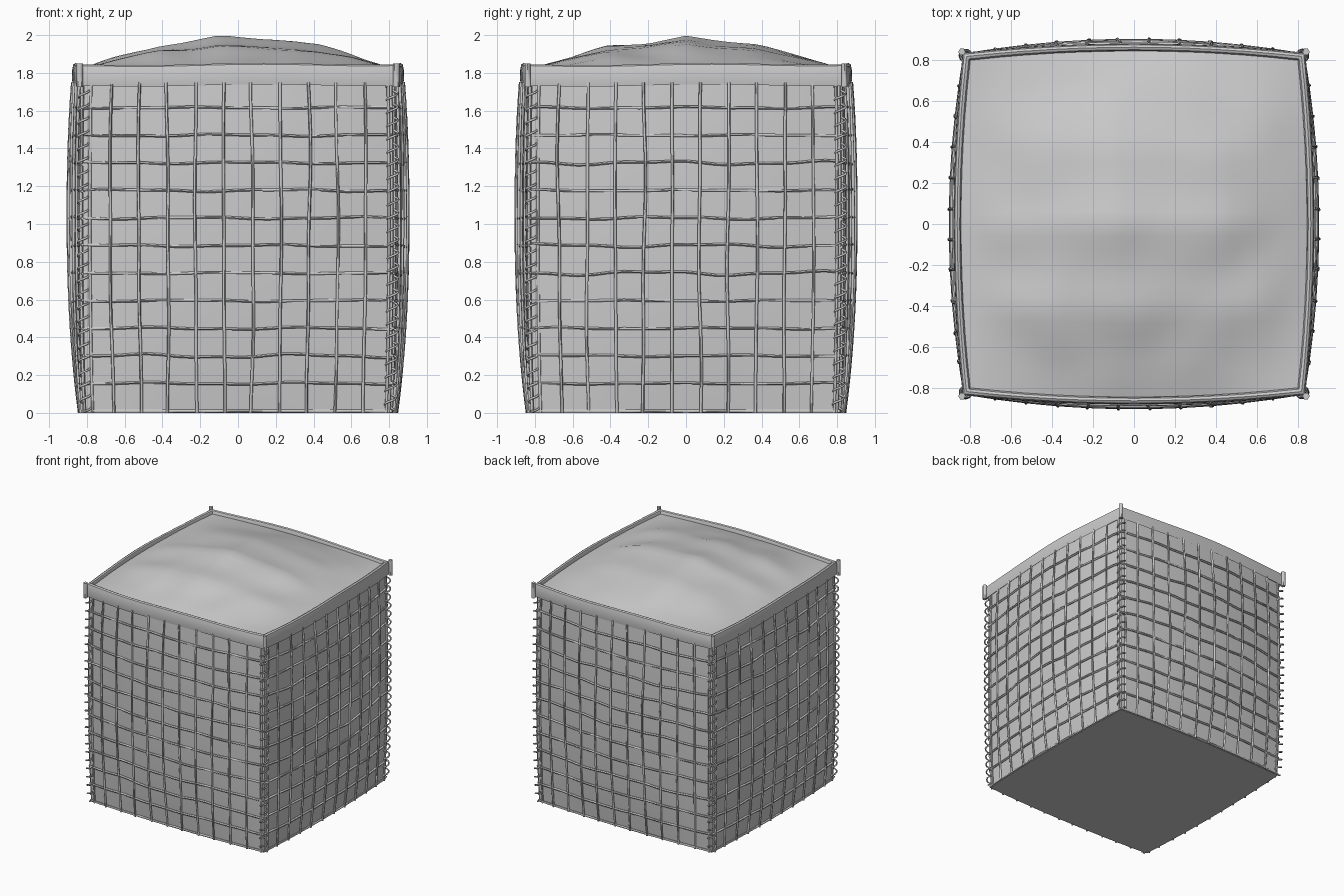
import bpy, bmesh, math, random
from mathutils import Vector, Matrix, noise

random.seed(4)
cube = bpy.data.objects.get("Cube")
if cube:
    bpy.data.objects.remove(cube, do_unlink=True)

# One plain grey for the whole barrier
grey = bpy.data.materials.new("plain_grey")
grey.use_nodes = True
grey.diffuse_color = (0.6, 0.6, 0.6, 1)
grey.node_tree.nodes["Principled BSDF"].inputs["Base Color"].default_value = (0.6, 0.6, 0.6, 1)

TURNS = [Matrix.Rotation(math.radians(90 * i), 3, "Z") for i in range(4)]


def wall_point(u, z, out=0.0):
    """Point on the front wall of the bulging sack; u runs -1..1 across it."""
    swell = 1 - abs((z - 1.05) / 1.05) ** 2.3
    corner = 0.805 + 0.015 * swell
    bulge = 0.025 + 0.045 * swell
    return Vector((u * corner, -(corner + bulge * (1 - u * u) + out), z))


def rim_point(u, z, out=0.0):
    """Point on the front of the collar, with a slight sag along it."""
    corner = 0.82 + out
    sag = 0.008 * math.sin(3.2 * u + 1)
    return Vector((u * corner, -(corner + 0.045 * (1 - u * u)), z + sag * (1 - u * u)))


def ring(point, steps, *args):
    return [t @ point(2 * i / steps - 1, *args) for t in TURNS for i in range(steps)]


def finish(obj, angle=40):
    bpy.ops.object.select_all(action="DESELECT")
    obj.select_set(True)
    bpy.context.view_layer.objects.active = obj
    if obj.type == "CURVE":
        bpy.ops.object.convert(target="MESH")
        obj = bpy.context.object
    bpy.ops.object.shade_smooth_by_angle(angle=math.radians(angle))


def sheet(name, rows, wrap=False, base=False):
    """Skin rows of points with quads."""
    bm = bmesh.new()
    grid = [[bm.verts.new(p) for p in row] for row in rows]
    for low, high in zip(grid, grid[1:]):
        n = len(low)
        for i in range(n if wrap else n - 1):
            j = (i + 1) % n
            bm.faces.new((low[i], low[j], high[j], high[i]))
    if base:
        bm.faces.new(list(reversed(grid[0])))
    mesh = bpy.data.meshes.new(name)
    bm.to_mesh(mesh)
    bm.free()
    mesh.materials.append(grey)
    obj = bpy.data.objects.new(name, mesh)
    bpy.context.collection.objects.link(obj)
    finish(obj)


def wires(name, paths, radius):
    """Round wires along each path, joined into one object."""
    curve = bpy.data.curves.new(name, "CURVE")
    curve.dimensions = "3D"
    curve.bevel_depth = radius
    curve.bevel_resolution = 1
    curve.use_fill_caps = True
    for path in paths:
        spline = curve.splines.new("POLY")
        spline.points.add(len(path) - 1)
        for point, p in zip(spline.points, path):
            point.co = (*p, 1)
    curve.materials.append(grey)
    obj = bpy.data.objects.new(name, curve)
    bpy.context.collection.objects.link(obj)
    finish(obj, 60)


def wobble():
    """A gentle random bend for one wire."""
    a, b = random.uniform(0, 6), random.uniform(0, 6)
    size = random.uniform(0.002, 0.009)
    return lambda t: size * (math.sin(3 * t + a) + 0.5 * math.sin(7 * t + b))


# Fabric lining: bulging square sack with a flat base
sheet("fabric_lining", [ring(wall_point, 8, 1.75 * k / 12) for k in range(13)],
      wrap=True, base=True)

# Welded mesh panels: ten uprights and twelve crosswires on each wall
for side, turn in zip(("front", "left", "back", "right"), TURNS):
    paths = []
    for k in range(10):
        bend = wobble()
        x = (-0.67 + 0.149 * k) / 0.815
        paths.append([turn @ wall_point(x + bend(z), z, 0.011)
                      for z in (1.75 * s / 20 for s in range(21))])
    for k in range(12):
        bend = wobble()
        height = 0.01 + 0.146 * k
        paths.append([turn @ wall_point(u, max(0.008, height + (bend(2 * u) if k else 0)), 0.004)
                      for u in (s / 10 - 1 for s in range(21))])
    wires(side + "_mesh_panel", paths, 0.008)

# Corner joints: two end uprights and a spiral binding wire each
coils, posts = [], []
pitch, steps = 0.07, 10
for turn in TURNS:
    coil = []
    for k in range(int(1.73 / pitch * steps)):
        z = 0.01 + k * pitch / steps
        a = math.tau * k / steps
        coil.append(turn @ (wall_point(1, z) + Vector((math.cos(a), math.sin(a), 0)) * 0.029))
    coils.append(coil)
    for u, out in ((0.975, 0.008), (1.01, -0.035)):
        posts.append([turn @ wall_point(u, z, out) for z in (1.75 * s / 16 for s in range(17))])
wires("corner_spirals", coils, 0.006)
wires("corner_uprights", posts, 0.008)

# Folded fabric collar around the top
collar = [(-0.012, 1.75), (0.010, 1.732), (0.014, 1.76), (0.013, 1.81), (0.007, 1.838),
          (-0.004, 1.845), (-0.016, 1.84), (-0.022, 1.825), (-0.024, 1.78)]
sheet("collar", [ring(rim_point, 12, z, out) for out, z in collar], wrap=True)

# Small gathered folds at the collar corners
folds = []
for turn in TURNS:
    corner = turn @ Vector((0.838, -0.838, 0))
    folds.append([corner + Vector((0, 0, z)) for z in (1.725, 1.78, 1.85)])
wires("collar_corner_folds", folds, 0.018)

# Earth fill: heaped mound, height blended from two cross profiles
ALONG_X = [(-1, 0), (-0.76, 0.37), (-0.48, 0.73), (-0.32, 0.79), (-0.11, 1),
           (0.15, 0.87), (0.36, 0.82), (0.5, 0.73), (0.72, 0.45), (1, 0)]
ALONG_Y = [(-1, 0), (-0.66, 0.48), (-0.48, 0.73), (-0.25, 0.76), (-0.13, 0.88),
           (0, 1), (0.17, 0.87), (0.44, 0.74), (0.66, 0.48), (1, 0)]


def profile(points, t):
    for (a, ha), (b, hb) in zip(points, points[1:]):
        if t <= b:
            return ha + (hb - ha) * (t - a) / (b - a)
    return 0


def earth_point(u, v):
    half = 0.803
    x = u * (half + 0.045 * (1 - v * v))
    y = v * (half + 0.045 * (1 - u * u))
    heap = profile(ALONG_X, u) * profile(ALONG_Y, v)
    lump = noise.noise(Vector((u * 3, v * 3, 5))) * 0.07 * heap * (1 - heap)
    return Vector((x, y, 1.815 + 0.185 * heap + lump))


ticks = [k / 14 - 1 for k in range(29)]
sheet("earth_fill", [[earth_point(u, v) for u in ticks] for v in ticks])
